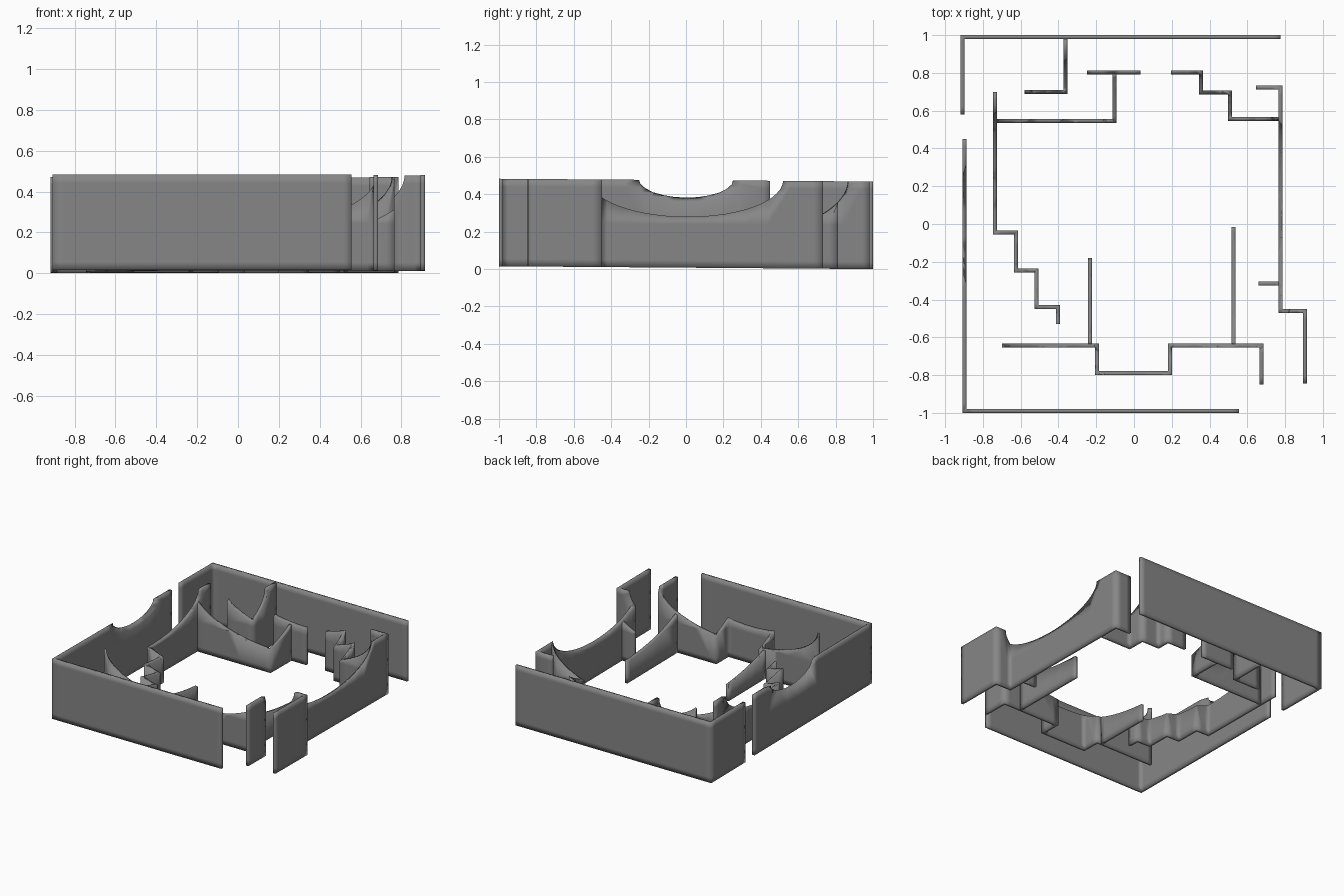
import bpy, bmesh
from mathutils import Vector

if "Cube" in bpy.data.objects:
    bpy.data.objects.remove(bpy.data.objects["Cube"])

HEIGHT, HALF, LOOP = 0.468, 0.0105, 0.04   # wall height, half thickness, edge-loop offset

# Centre lines of every wall run, read from the plan
WALLS = {
    "outer_wall_back": [(-.908, .58), (-.908, .9895), (.775, .9895)],
    "outer_wall_left": [(-.897, .45), (-.897, -.9895), (.557, -.9895)],
    "outer_wall_right": [(.645, .722), (.775, .722), (.775, -.46),
                         (.905, -.46), (.905, -.845)],
    "back_alcove_wall": [(-.363, .98), (-.363, .70), (-.58, .70)],
    "back_cross_wall": [(-.25, .803), (.035, .803)],
    "back_room_wall": [(-.103, .794), (-.103, .545), (-.726, .545)],
    "stepped_wall_left": [(-.735, .70), (-.735, -.045), (-.625, -.045),
                          (-.625, -.245), (-.515, -.245), (-.515, -.44),
                          (-.402, -.44), (-.402, -.53)],
    "stepped_wall_back": [(.195, .803), (.355, .803), (.355, .697),
                          (.507, .697), (.507, .555), (.766, .555)],
    "front_inner_wall": [(-.70, -.643), (-.195, -.643), (-.195, -.79),
                         (.19, -.79), (.19, -.643), (.675, -.643), (.675, -.85)],
    "front_divider_left": [(-.232, -.18), (-.232, -.634)],
    "front_divider_right": [(.527, -.015), (.527, -.634)],
    "right_stub_wall": [(.66, -.315), (.766, -.315)],
}


def with_loops(path):
    """Add points near both ends of each run and at even steps between."""
    out = [Vector(path[0])]
    for a, b in zip(path, path[1:]):
        a, b = Vector(a), Vector(b)
        d = (b - a).normalized() * LOOP
        s, e = a + d, b - d
        n = max(1, round((e - s).length / .12))
        out += [s.lerp(e, i / n) for i in range(n + 1)] + [b]
    return out


def wall_mesh(name, path):
    """Mitred wall of constant thickness along an axis-aligned path."""
    pts = with_loops(path)
    dirs = [(b - a).normalized() for a, b in zip(pts, pts[1:])]
    norms = [Vector((-d.y, d.x)) for d in dirs]
    norms = [norms[0]] + norms + [norms[-1]]
    levels = [0, LOOP, HEIGHT / 2, HEIGHT - LOOP, HEIGHT]
    bm = bmesh.new()
    rings = []
    for p, n0, n1 in zip(pts, norms, norms[1:]):
        off = n0 + n1 if n0.dot(n1) < .5 else n0     # mitre at corners
        left, right = p + off * HALF, p - off * HALF
        rings.append([bm.verts.new((left.x, left.y, z)) for z in levels] +
                     [bm.verts.new((right.x, right.y, z)) for z in reversed(levels)])
    n = len(rings[0])
    for a, b in zip(rings, rings[1:]):
        for k in range(n):
            bm.faces.new((a[k], a[(k + 1) % n], b[(k + 1) % n], b[k]))
    bm.faces.new(rings[0])
    bm.faces.new(rings[-1])
    bmesh.ops.recalc_face_normals(bm, faces=bm.faces)
    me = bpy.data.meshes.new(name)
    bm.to_mesh(me)
    bm.free()
    return me


# Dark grey stone for all walls
dark = bpy.data.materials.new("dark_grey")
dark.diffuse_color = (.24, .24, .24, 1)
dark.use_nodes = True
dark.node_tree.nodes["Principled BSDF"].inputs["Base Color"].default_value = dark.diffuse_color

# Flattened ball that scoops a bowl out of the wall tops
bpy.ops.mesh.primitive_uv_sphere_add(segments=96, ring_count=48, location=(0, 0, .471))
cutter = bpy.context.object
cutter.name = "bowl_cutter"
cutter.scale = (.942, .942, .36)
cutter.hide_render = True

# Walls, each cut by the bowl
walls = []
for name, path in WALLS.items():
    ob = bpy.data.objects.new(name, wall_mesh(name, path))
    bpy.context.collection.objects.link(ob)
    mod = ob.modifiers.new("bowl", 'BOOLEAN')
    mod.operation, mod.solver, mod.object = 'DIFFERENCE', 'EXACT', cutter
    walls.append(ob)

# Bake the cuts, add the slight tilt of the whole plan, shade softly all over
bpy.context.view_layer.update()
dg = bpy.context.evaluated_depsgraph_get()
baked = [bpy.data.meshes.new_from_object(o.evaluated_get(dg)) for o in walls]
for ob, me in zip(walls, baked):
    ob.modifiers.clear()
    ob.data = me
    me.materials.clear()
    me.materials.append(dark)
    for v in me.vertices:
        v.co.z += .0075 * (1 - v.co.y)
    for p in me.polygons:
        p.material_index = 0
        p.use_smooth = True
bpy.data.objects.remove(cutter)
